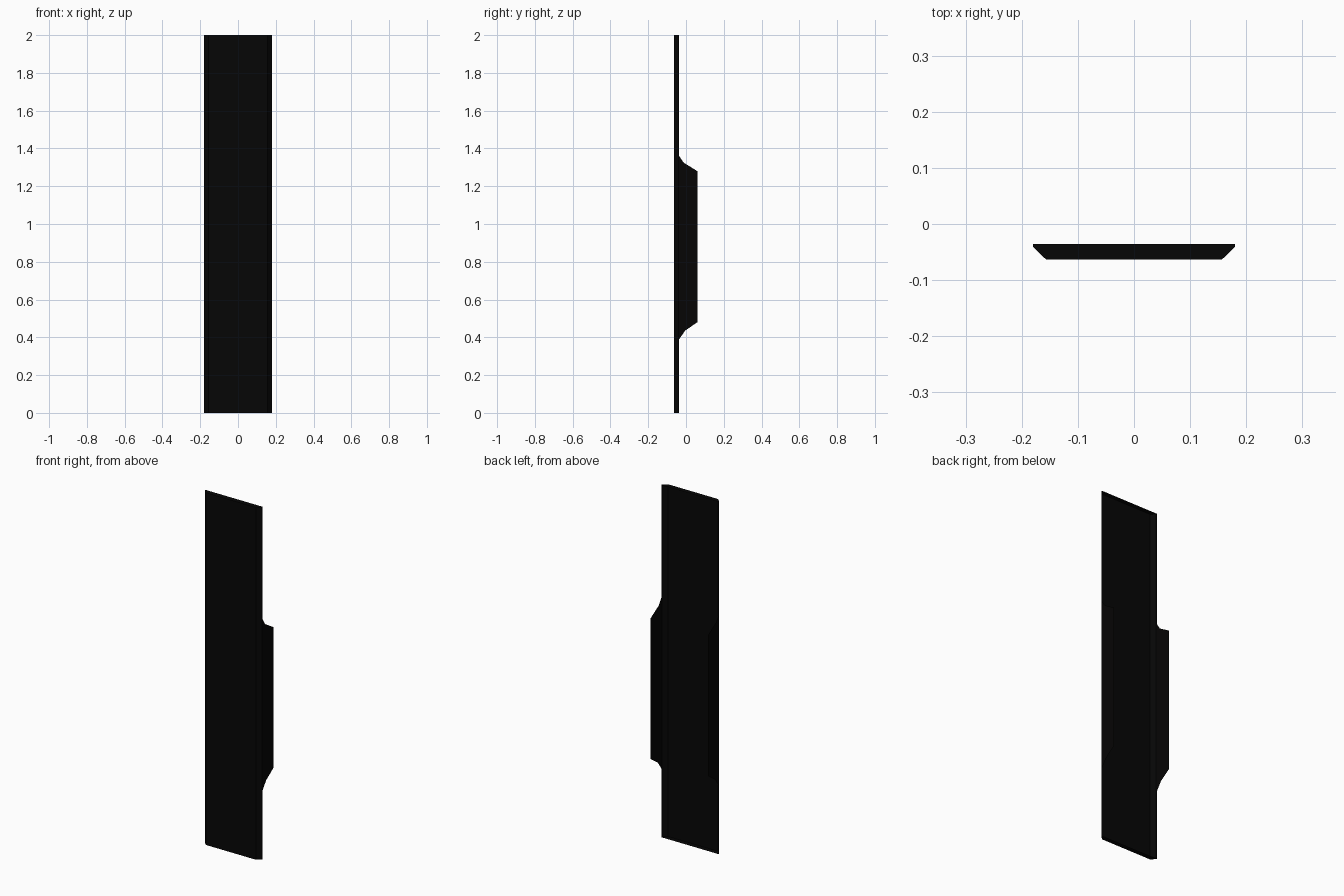
import bpy

cube = bpy.data.objects.get("Cube")
if cube:
    bpy.data.objects.remove(cube, do_unlink=True)


def make_material(name, rgb):
    mat = bpy.data.materials.new(name)
    mat.use_nodes = True
    color = (*rgb, 1.0)
    mat.diffuse_color = color
    mat.node_tree.nodes["Principled BSDF"].inputs["Base Color"].default_value = color
    return mat


def make_object(name, verts, faces, mat):
    mesh = bpy.data.meshes.new(name)
    mesh.from_pydata(verts, [], faces)
    mesh.materials.append(mat)
    mesh.update()
    obj = bpy.data.objects.new(name, mesh)
    bpy.context.collection.objects.link(obj)
    return obj


black = make_material("panel black", (0.0018, 0.0018, 0.0018))
warm_black = make_material("fin warm black", (0.0017, 0.0016, 0.0013))

HEIGHT = 2.0
HALF = 0.18
BACK = -0.036

# Panel: shallow tray with chamfered long edges, end walls and an open back
half_section = [(0.157, -0.063), (HALF, -0.041), (HALF, BACK)]
section = [(-x, y) for x, y in reversed(half_section)] + half_section
n = len(section)
verts = [(x, y, z) for z in (0.0, HEIGHT) for x, y in section]
walls = [(i, i + 1, i + 1 + n, i + n) for i in range(n - 1)]
ends = [tuple(reversed(range(n))), tuple(range(n, 2 * n))]
make_object("panel", verts, walls + ends, black)

# Side fins: thin sheets standing behind each long edge
fin_profile = [(BACK, 0.39), (-0.005, 0.435), (0.06, 0.48),
               (0.06, 1.28), (-0.013, 1.325), (BACK, 1.36)]
for name, side in (("left_fin", 1), ("right_fin", -1)):
    outline = fin_profile[::side]
    make_object(name, [(side * HALF, y, z) for y, z in outline],
                [tuple(range(len(outline)))], warm_black)
